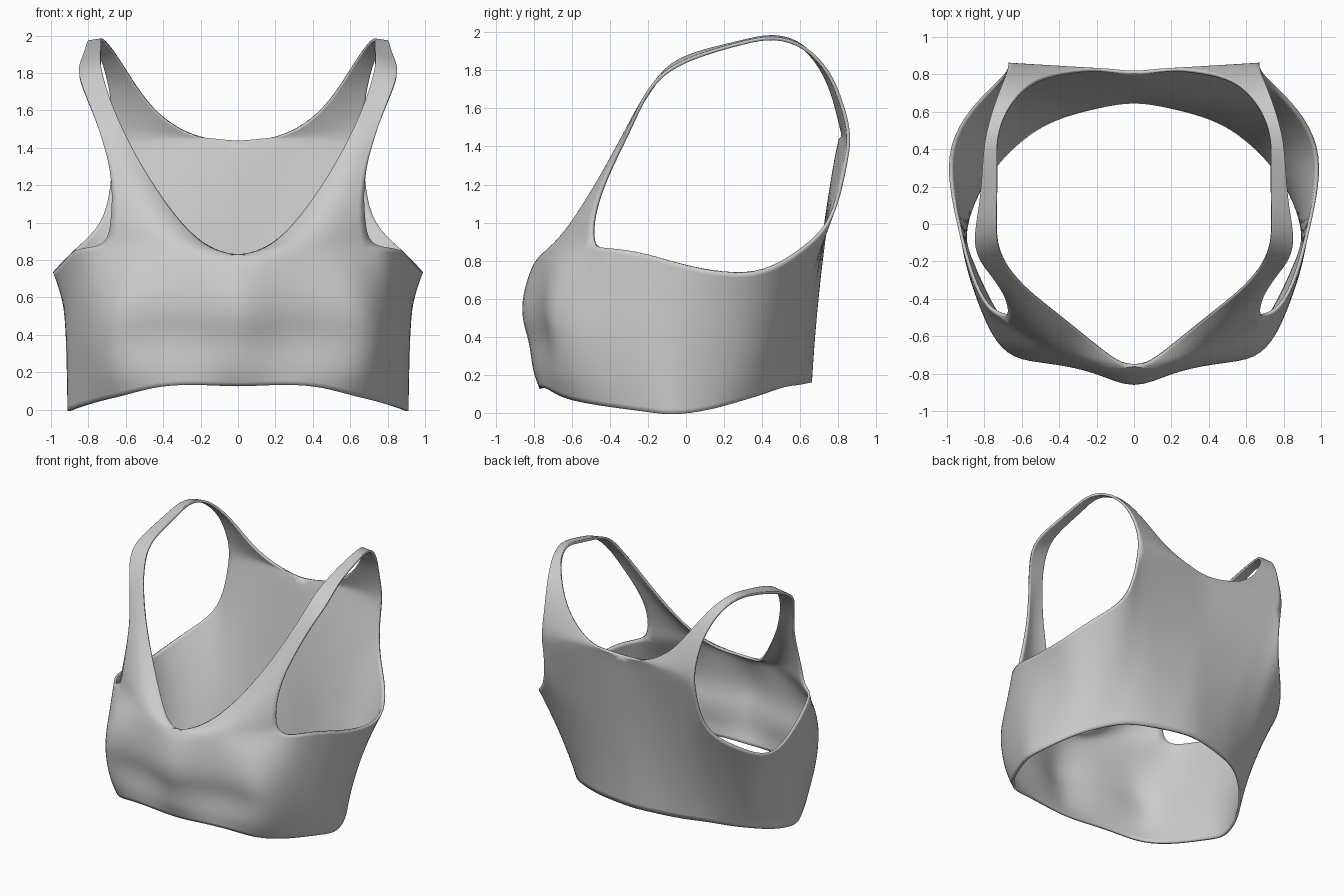
import bpy, bmesh, math
from mathutils import Vector

# Right half only: neckline edge, from front centre over the shoulder to back centre
neck = [(0, -.79, .82), (.13, -.705, .855), (.25, -.61, .935), (.4, -.49, 1.12), (.55, -.38, 1.36),
        (.65, -.28, 1.57), (.70, -.2, 1.7), (.74, -.09, 1.85), (.735, .1, 1.915), (.73, .3, 1.96),
        (.74, .46, 2.0), (.68, .63, 1.95), (.57, .75, 1.77), (.46, .80, 1.61), (.32, .825, 1.5),
        (.17, .84, 1.445), (0, .81, 1.43)]
# Armhole edge, from front corner over the shoulder to the back panel
armhole = [(.70, -.495, .89), (.68, -.50, 1.0), (.67, -.46, 1.16), (.69, -.39, 1.32), (.72, -.34, 1.42),
           (.76, -.28, 1.55), (.82, -.21, 1.7), (.865, -.1, 1.82), (.825, .1, 1.9), (.81, .3, 1.955),
           (.80, .46, 1.99), (.75, .63, 1.94), (.70, .76, 1.8), (.675, .82, 1.65), (.67, .855, 1.53),
           (.67, .862, 1.46), (.67, .865, 1.4)]
# Underarm edge between the two panels
underarm = [(.79, -.46, .865), (.88, -.28, .86), (.94, -.03, .78), (.99, .2, .73), (.995, .42, .73),
            (.88, .62, .855), (.725, .765, .98), (.67, .825, 1.19)]
# Hem and chest line, front centre to back centre
hem = [(0, -.77, .12), (.2, -.765, .135), (.42, -.73, .13), (.59, -.66, .08), (.72, -.53, .05),
       (.81, -.36, .025), (.88, -.20, .005), (.93, -.07, -.015), (.87, .13, .015), (.78, .28, .06),
       (.69, .385, .09), (.60, .465, .12), (.51, .53, .14), (.4, .58, .145), (.3, .61, .15),
       (.2, .635, .155), (.1, .655, .16), (0, .665, .16)]
chest = [(0, -.87, .67), (.2, -.79, .64), (.44, -.745, .62), (.63, -.715, .64), (.76, -.59, .55),
         (.825, -.45, .5), (.885, -.28, .49), (.935, -.07, .45), (.91, .18, .42), (.86, .37, .42),
         (.76, .52, .5), (.645, .615, .6), (.55, .66, .68), (.45, .69, .74), (.35, .70, .77),
         (.24, .71, .8), (.12, .715, .8), (0, .72, .8)]
ACROSS, ROWS = 4, 8

bm = bmesh.new()


def skin(grid):
    """Turn rows of points into a sheet of quads."""
    vs = [[bm.verts.new(p) for p in row] for row in grid]
    for a, b in zip(vs, vs[1:]):
        for i in range(len(a) - 1):
            bm.faces.new((a[i], a[i + 1], b[i + 1], b[i]))


# Upper panels and strap, lofted between neckline and armhole
upper = []
for k, (n, a) in enumerate(zip(neck, armhole)):
    row = []
    for c in range(ACROSS + 1):
        f = c / ACROSS
        p = Vector(n).lerp(Vector(a), f)
        p.y -= .07 * 4 * f * (1 - f) * max(0, 1 - k / 5)
        row.append(p)
    upper.append(row)
skin(upper)

# Chest band, each column curved through hem, chest line and top edge
top = upper[0] + [Vector(p) for p in underarm] + upper[-1][::-1]
columns = []
for i, (b, m, t) in enumerate(zip(hem, chest, top)):
    b, m = Vector(b), Vector(m)
    sm = (m.z - b.z) / (t.z - b.z)
    col = []
    for j in range(ROWS + 1):
        s = j / ROWS
        p = (b * ((s - sm) * (s - 1) / sm) + m * (s * (s - 1) / (sm * (sm - 1)))
             + t * (s * (s - sm) / (1 - sm)))
        if i < 4 and 0 < j < ROWS:  # tuck under the bust
            p.y += .035 * math.exp(-((s - .33) / .16) ** 2)
        col.append(p)
    columns.append(col)
skin([list(r) for r in zip(*columns)])

bmesh.ops.remove_doubles(bm, verts=bm.verts, dist=.0005)
mesh = bpy.data.meshes.new("crop_top")
bm.to_mesh(mesh)
bm.free()
top_obj = bpy.data.objects.new("crop_top", mesh)
bpy.context.collection.objects.link(top_obj)

# Mirror, smooth and give the cloth thickness
mir = top_obj.modifiers.new("mirror", 'MIRROR')
mir.merge_threshold = .001
sub = top_obj.modifiers.new("smooth", 'SUBSURF')
sub.levels = sub.render_levels = 2
sol = top_obj.modifiers.new("cloth", 'SOLIDIFY')
sol.thickness, sol.offset = .018, -1

bpy.context.view_layer.objects.active = top_obj
top_obj.select_set(True)
bpy.ops.object.shade_smooth_by_angle(angle=math.radians(50))
